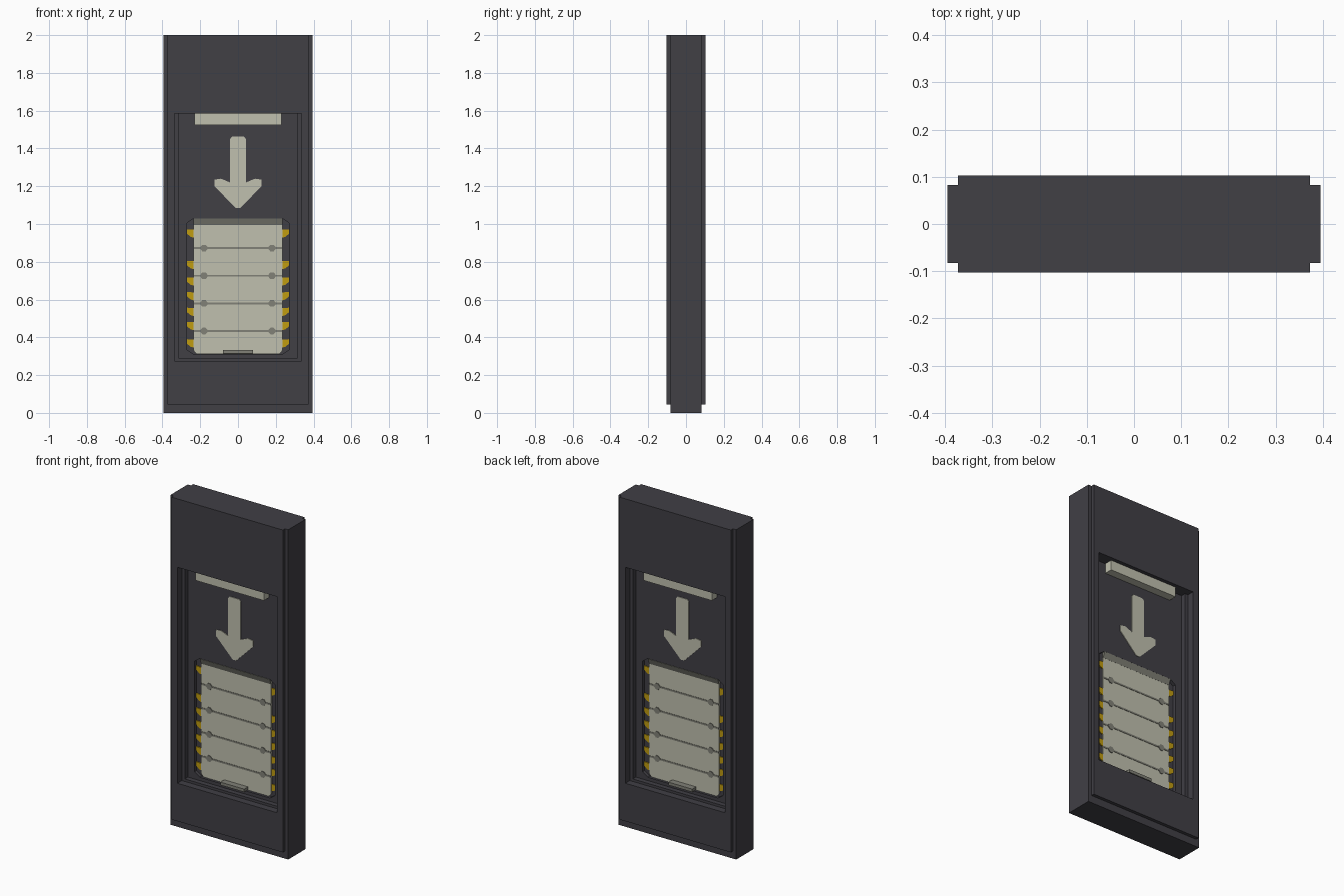
import bpy, bmesh

cube = bpy.data.objects.get("Cube")
if cube:
    bpy.data.objects.remove(cube, do_unlink=True)


def material(name, rgb):
    m = bpy.data.materials.new(name)
    m.use_nodes = True
    color = (*rgb, 1.0)
    m.diffuse_color = color
    m.node_tree.nodes["Principled BSDF"].inputs["Base Color"].default_value = color
    return m


DARK = material("dark_charcoal", (0.052, 0.050, 0.060))
CREAM = material("cream", (0.53, 0.53, 0.43))
YELLOW = material("yellow", (0.53, 0.335, 0.005))
GREY = material("warm_grey", (0.22, 0.22, 0.185))


def rect(half, z0, z1):
    return [(-half, z0), (half, z0), (half, z1), (-half, z1)]


def mirrored(half_outline):
    """Close a right-hand outline with its left-hand mirror image."""
    return half_outline + [(-x, z) for x, z in reversed(half_outline)]


def flipped(outline):
    return [(-x, z) for x, z in outline]


def slab(name, outlines, y0, y1, mat, hole=None, sides=(-1, 1)):
    """Extrude (x, z) outlines from depth y0 out to y1 on the front and back."""
    for side in sides:
        bm = bmesh.new()
        for outline in outlines:
            edges = []
            for loop in [outline] + ([hole] if hole else []):
                vs = [bm.verts.new((x, side * y0, z)) for x, z in loop]
                edges += [bm.edges.new((a, b)) for a, b in zip(vs, vs[1:] + vs[:1])]
            if hole:
                bmesh.ops.triangle_fill(bm, edges=edges, use_beauty=True)
            else:
                bm.faces.new(vs)
        out = bmesh.ops.extrude_face_region(bm, geom=bm.faces[:], use_keep_orig=True)
        moved = [g for g in out["geom"] if isinstance(g, bmesh.types.BMVert)]
        bmesh.ops.translate(bm, verts=moved, vec=(0, side * (y1 - y0), 0))
        bmesh.ops.recalc_face_normals(bm, faces=bm.faces[:])
        label = "" if len(sides) == 1 else ("_front" if side < 0 else "_back")
        me = bpy.data.meshes.new(name + label)
        bm.to_mesh(me)
        bm.free()
        me.materials.append(mat)
        bpy.context.collection.objects.link(bpy.data.objects.new(name + label, me))


# Stepped door body, built in layers from the middle outwards
body = rect(0.395, 0, 2)
outer_opening = rect(0.335, 0.275, 1.585)
inner_opening = rect(0.315, 0.29, 1.585)
window = mirrored([(0.235, 0.31), (0.27, 0.335), (0.27, 1.005), (0.235, 1.03)])
slab("body_core", [body], -0.01, 0.01, DARK, sides=(1,))
slab("panel_wall", [body], 0.01, 0.03, DARK, hole=window)
slab("inner_frame", [body], 0.03, 0.06, DARK, hole=inner_opening)
slab("outer_frame", [body], 0.06, 0.083, DARK, hole=outer_opening)
slab("face_plate", [rect(0.373, 0.045, 2)], 0.083, 0.103, DARK, hole=outer_opening)

# Light bar under the top edge of the opening
slab("light_bar", [rect(0.23, 1.525, 1.585)], 0.03, 0.08, CREAM)

# Downward arrow
arrow = mirrored([(0.012, 1.085), (0.125, 1.2), (0.125, 1.235), (0.09, 1.24),
                  (0.042, 1.22), (0.042, 1.45), (0.032, 1.462)])
slab("arrow", [arrow], 0.03, 0.034, CREAM)

# Cream shutter with chamfered lower corners
shutter = mirrored([(0.22, 0.312), (0.235, 0.33), (0.235, 1.028)])
slab("shutter", [shutter], 0.01, 0.018, CREAM)

# Sloping strip at the shutter's top
slab("top_strip", [rect(0.235, 0.995, 1.029)], 0.01, 0.031, GREY)
for label in ("_front", "_back"):
    for v in bpy.data.objects["top_strip" + label].data.vertices:
        if v.co.z < 1.0 and abs(v.co.y) > 0.02:
            v.co.y *= 0.6

# Shutter seams with a small diamond latch near each end
seams, latches = [], []
for i in range(4):
    z = 0.434 + 0.146 * i
    seams.append(rect(0.233, z - 0.005, z + 0.005))
    for x in (-0.18, 0.18):
        latches.append([(x - 0.024, z), (x - 0.008, z - 0.018), (x + 0.008, z - 0.018),
                        (x + 0.024, z), (x + 0.008, z + 0.018), (x - 0.008, z + 0.018)])
slab("shutter_seams", seams, 0.018, 0.020, GREY)
slab("seam_latches", latches, 0.018, 0.022, GREY)

# Yellow warning marks down both edges of the shutter
marks = []
for z in (0.952, 0.785, 0.698, 0.62, 0.537, 0.462, 0.37):
    mark = [(0.27, z + 0.02), (0.236, z + 0.018), (0.236, z - 0.024),
            (0.25, z - 0.02), (0.27, z - 0.004)]
    marks += [mark, flipped(mark)]
slab("warning_marks", marks, 0.01, 0.016, YELLOW)

# Pull handle at the foot of the shutter
slab("handle", [mirrored([(0.08, 0.314), (0.08, 0.332)])], 0.018, 0.055, GREY)
